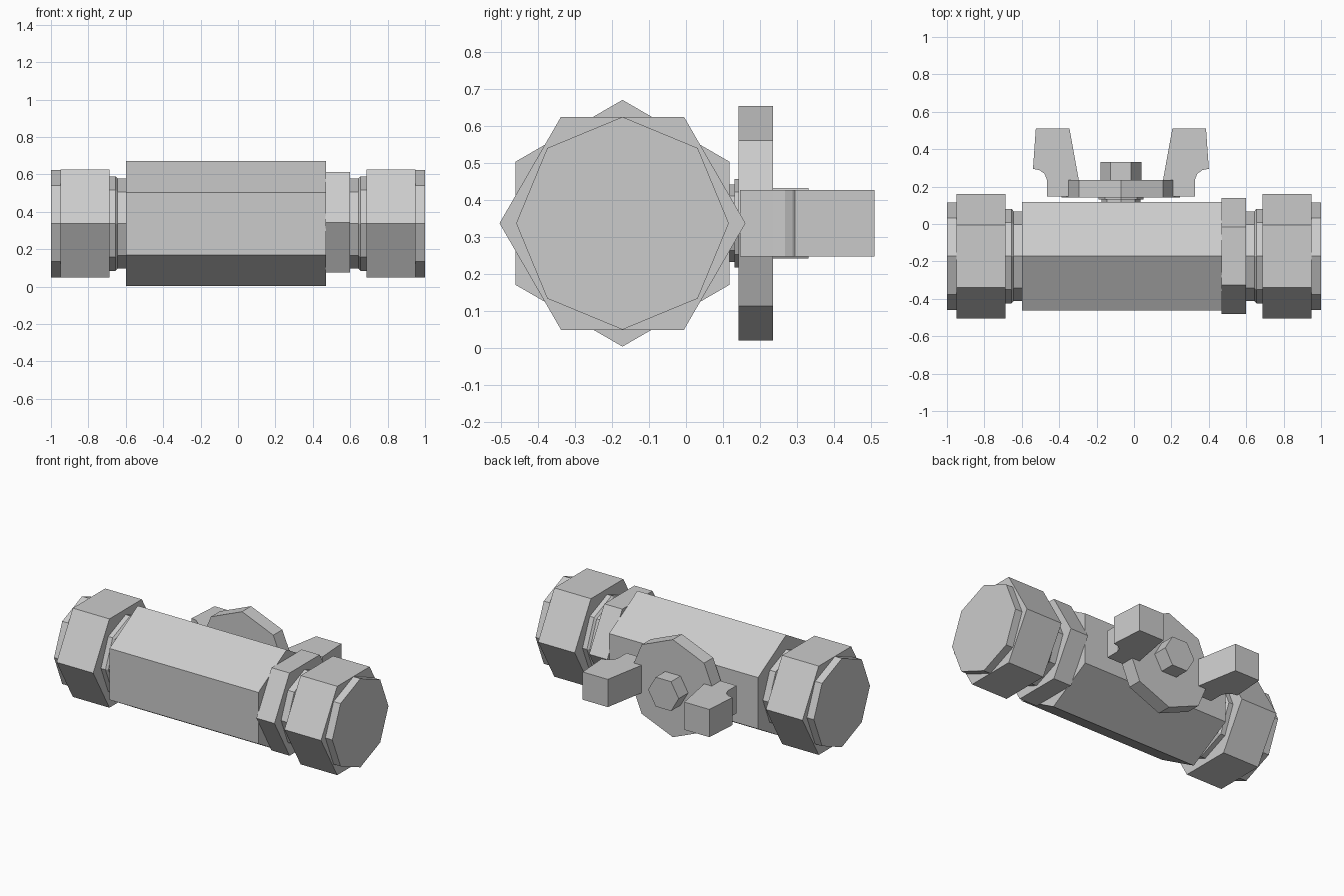
import bpy, bmesh, math
from mathutils import Vector

cube = bpy.data.objects.get("Cube")
if cube:
    bpy.data.objects.remove(cube, do_unlink=True)

# Single metal colour
metal = bpy.data.materials.new("grey metal")
metal.use_nodes = True
GREY = (0.6, 0.6, 0.6, 1.0)
metal.diffuse_color = GREY
metal.node_tree.nodes["Principled BSDF"].inputs["Base Color"].default_value = GREY

AXIS_Y, AXIS_Z = -0.172, 0.337   # centre line of the pipe
STEM_X = -0.07                   # centre line of the handle


def finish(name, bm):
    bmesh.ops.recalc_face_normals(bm, faces=bm.faces)
    mesh = bpy.data.meshes.new(name)
    bm.to_mesh(mesh)
    bm.free()
    mesh.materials.append(metal)
    obj = bpy.data.objects.new(name, mesh)
    bpy.context.collection.objects.link(obj)
    return obj


def turned(name, axis, sides, stations, phase=0.0, centre=(STEM_X, AXIS_Y, AXIS_Z)):
    """Flat-sided solid through (position, radius) stations along x or y.
    With phase 0 a corner points straight up."""
    bm = bmesh.new()
    rings = []
    for pos, radius in stations:
        ring = []
        for i in range(sides):
            a = math.radians(phase) + 2 * math.pi * i / sides
            side, up = radius * math.sin(a), centre[2] + radius * math.cos(a)
            co = (pos, centre[1] + side, up) if axis == "x" else (centre[0] + side, pos, up)
            ring.append(bm.verts.new(co))
        rings.append(ring)
    for r0, r1 in zip(rings, rings[1:]):
        for i in range(sides):
            j = (i + 1) % sides
            bm.faces.new((r0[i], r0[j], r1[j], r1[i]))
    bm.faces.new(rings[0])
    bm.faces.new(rings[-1])
    return finish(name, bm)


# Valve body and the hexagonal collar beside it
turned("valve_body", "x", 6, [(-0.6, 0.334), (0.47, 0.334)])
turned("body_collar", "x", 6, [(0.468, 0.31), (0.598, 0.31)], 30, (0, -0.17, 0.344))

# Pipe end fittings on both sides
for side, s in (("left", 1), ("right", -1)):
    turned(f"{side}_neck", "x", 8,
           [(s * 0.59, 0.24), (s * 0.643, 0.24), (s * 0.655, 0.253), (s * 0.70, 0.253)])
    turned(f"{side}_nut", "x", 6, [(s * 0.687, 0.333), (s * 0.95, 0.333)], 30)
    turned(f"{side}_end_cap", "x", 8, [(s * 0.94, 0.288), (s * 1.0, 0.288)])

# Handle stem, disc and bolt
turned("handle_stem", "y", 8, [(0.11, 0.105), (0.132, 0.105), (0.132, 0.12), (0.15, 0.12)])
turned("handle_disc", "y", 8, [(0.142, 0.317), (0.235, 0.317)])
turned("handle_bolt", "y", 6, [(0.225, 0.11), (0.332, 0.11)], 30)

# Two grips: (distance from the stem, y), extruded vertically
GRIP = [(0.20, 0.146), (0.395, 0.146), (0.395, 0.235), (0.408, 0.268),
        (0.435, 0.288), (0.47, 0.295), (0.455, 0.51), (0.275, 0.51),
        (0.225, 0.234), (0.20, 0.234)]
for side, s in (("left", 1), ("right", -1)):
    bm = bmesh.new()
    base = bm.faces.new([bm.verts.new((STEM_X + s * d, y, 0.247)) for d, y in GRIP])
    out = bmesh.ops.extrude_face_region(bm, geom=[base])
    top = [v for v in out["geom"] if isinstance(v, bmesh.types.BMVert)]
    bmesh.ops.translate(bm, vec=Vector((0, 0, 0.18)), verts=top)
    finish(f"{side}_grip", bm)
